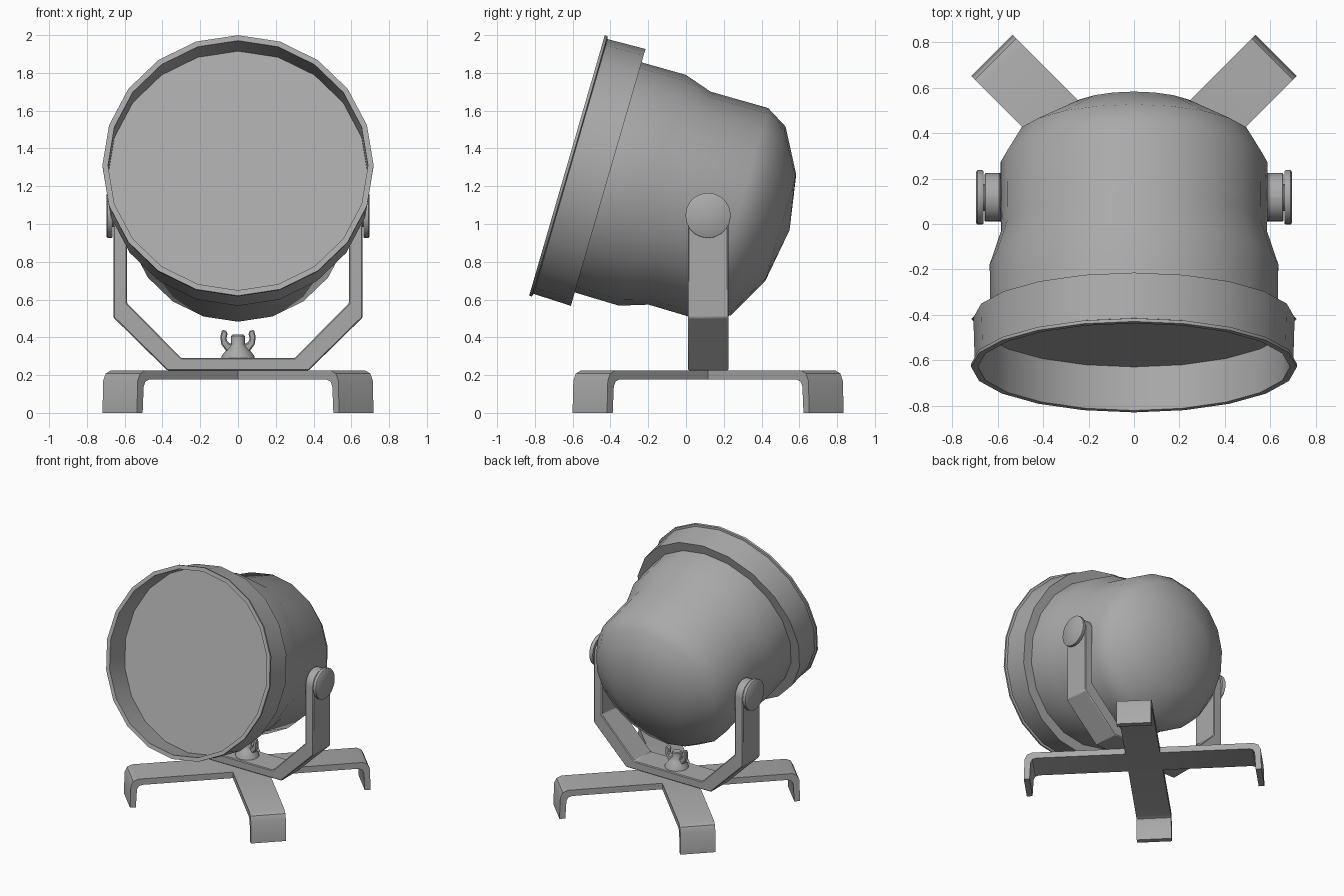
import bpy, bmesh
from math import radians, pi
from mathutils import Matrix, Vector

cube = bpy.data.objects.get("Cube")
if cube:
    bpy.data.objects.remove(cube, do_unlink=True)

grey = bpy.data.materials.new("painted grey metal")
grey.use_nodes = True
grey.diffuse_color = (0.4, 0.4, 0.4, 1)
grey.node_tree.nodes["Principled BSDF"].inputs["Base Color"].default_value = (0.4, 0.4, 0.4, 1)

PIVOT_Y = 0.117      # common centre of stand, bracket and pivots
TILT = radians(-16.2)


def finish(name, bm, loc=(0, 0, 0), rot=(0, 0, 0), angle=40, bevel=0):
    bmesh.ops.recalc_face_normals(bm, faces=bm.faces[:])
    mesh = bpy.data.meshes.new(name)
    bm.to_mesh(mesh)
    bm.free()
    mesh.materials.append(grey)
    ob = bpy.data.objects.new(name, mesh)
    bpy.context.collection.objects.link(ob)
    ob.location, ob.rotation_euler = loc, rot
    bpy.ops.object.select_all(action='DESELECT')
    ob.select_set(True)
    bpy.context.view_layer.objects.active = ob
    bpy.ops.object.shade_smooth_by_angle(angle=radians(angle))
    if bevel:
        mod = ob.modifiers.new("soft edges", 'BEVEL')
        mod.width, mod.segments, mod.limit_method = bevel, 1, 'ANGLE'
    return ob


def lathe(name, profile, sides, closed=False, **kw):
    """Spin (radius, distance) points around the local y axis."""
    bm = bmesh.new()
    vs = [bm.verts.new((0, t, r)) for r, t in profile]
    pairs = list(zip(vs, vs[1:]))
    if closed:
        pairs.append((vs[-1], vs[0]))
    edges = [bm.edges.new(p) for p in pairs]
    bmesh.ops.spin(bm, geom=vs + edges, cent=(0, 0, 0), axis=(0, 1, 0),
                   angle=2 * pi, steps=sides)
    bmesh.ops.remove_doubles(bm, verts=bm.verts[:], dist=0.0005)
    return finish(name, bm, **kw)


def slab(outline, width):
    """Extrude an (x, z) outline along y, centred."""
    bm = bmesh.new()
    face = bm.faces.new([bm.verts.new((x, -width / 2, z)) for x, z in outline])
    new = bmesh.ops.extrude_face_region(bm, geom=[face])["geom"]
    bmesh.ops.translate(bm, vec=(0, width, 0),
                        verts=[g for g in new if isinstance(g, bmesh.types.BMVert)])
    return bm


# Lamp head: bezel ring, lens and domed housing on one tilted axis
head = dict(loc=(0, -0.63, 1.31), rot=(TILT, 0, 0))
lathe("bezel", [(0.688, 0), (0.718, 0), (0.718, 0.015), (0.702, 0.02), (0.708, 0.227),
                (0.63, 0.227), (0.63, 0.21), (0.688, 0.21)], 20, closed=True, **head)
lathe("lens", [(0, 0.2), (0.69, 0.2), (0.69, 0.215), (0, 0.215)], 20, **head)
lathe("housing", [(0, 0.217), (0.634, 0.217), (0.636, 0.471), (0.587, 0.621),
                  (0.589, 0.938), (0.52, 1.054), (0.292, 1.179), (0, 1.227)], 20, **head)

# U-shaped bracket with rounded arm tops
half = [(0.66, 1.152), (0.66, 0.505), (0.375, 0.225), (0.3, 0.29), (0.588, 0.582), (0.588, 1.152)]
outer, inner = half[:3], half[3:]
outline = (outer + [(-x, z) for x, z in reversed(outer)]
           + [(-x, z) for x, z in reversed(inner)] + inner)
bm = slab(outline, 0.214)
tops = [e for e in bm.edges if all(v.co.z > 1.15 for v in e.verts)
        and abs(e.verts[0].co.y - e.verts[1].co.y) < 0.001]
bmesh.ops.bevel(bm, geom=tops, offset=0.105, segments=6, profile=0.5, affect='EDGES')
finish("bracket", bm, loc=(0, PIVOT_Y, 0), bevel=0.006)

# Pivot knobs and pins
for side, word in ((1, "left"), (-1, "right")):
    place = dict(loc=(0, PIVOT_Y, 1.045), rot=(0, 0, -side * pi / 2))
    lathe(word + "_pivot_pin", [(0, 0.5), (0.06, 0.5), (0.06, 0.67), (0, 0.67)], 16, **place)
    lathe(word + "_pivot_knob", [(0, 0.664), (0.116, 0.664), (0.12, 0.67), (0.12, 0.69),
                                 (0.112, 0.696), (0, 0.696)], 20, **place)

# Wing nut holding the bracket to the stand
lathe("wing_nut_body", [(0, 0.28), (0.09, 0.28), (0.085, 0.305), (0.05, 0.345), (0.036, 0.365),
                        (0.036, 0.408), (0.03, 0.414), (0, 0.414)], 12,
      loc=(0, PIVOT_Y, 0), rot=(pi / 2, 0, 0)).scale = (1, 1, 1)
wing = [(0.02, 0.325), (0.06, 0.325), (0.09, 0.365), (0.093, 0.405), (0.085, 0.44),
        (0.062, 0.435), (0.055, 0.42), (0.062, 0.39), (0.05, 0.37), (0.02, 0.365)]
for side, word in ((1, "left"), (-1, "right")):
    bm = slab([(side * x, z) for x, z in wing], 0.036)
    finish(word + "_wing", bm, loc=(0, PIVOT_Y, 0), bevel=0.006)

# Cross-shaped stand: central plate and four bent legs
W, TOP, LOW = 0.258, 0.224, 0.176
bm = slab([(-W / 2, LOW), (W / 2, LOW), (W / 2, TOP), (-W / 2, TOP)], W)
finish("stand_centre", bm, loc=(0, PIVOT_Y, 0), rot=(0, 0, pi / 4))
leg = [(W / 2, TOP), (0.825, TOP), (0.862, 0.208), (0.88, 0.17), (0.886, 0), (0.843, 0),
       (0.835, 0.14), (0.822, 0.166), (0.795, LOW), (W / 2, LOW)]
for i, word in enumerate(("back_left", "back_right", "front_right", "front_left")):
    finish(word + "_leg", slab(leg, W), loc=(0, PIVOT_Y, 0), rot=(0, 0, pi / 4 + i * pi / 2))
